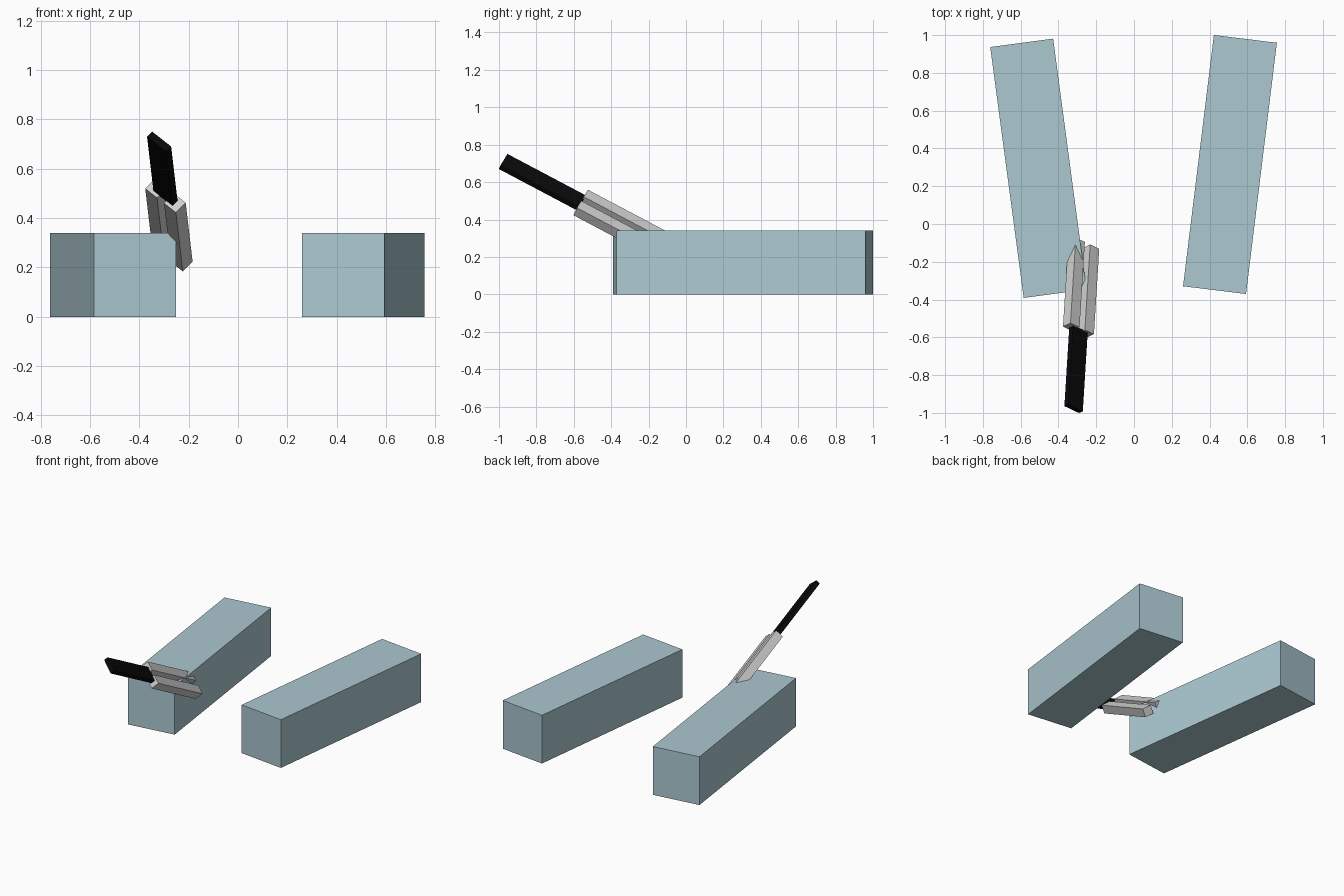
import bpy, math
from mathutils import Vector, Matrix

if "Cube" in bpy.data.objects:
    bpy.data.objects.remove(bpy.data.objects["Cube"])


def material(name, rgb):
    m = bpy.data.materials.new(name)
    m.diffuse_color = (*rgb, 1.0)
    m.use_nodes = True
    m.node_tree.nodes["Principled BSDF"].inputs["Base Color"].default_value = m.diffuse_color
    return m


BLUE = material("pale_blue", (0.41, 0.58, 0.63))
GREY = material("light_grey", (0.63, 0.63, 0.63))
BLACK = material("black", (0.003, 0.003, 0.003))


def box(name, size, matrix, mat):
    """Box of the given size, placed by a rigid transform."""
    bpy.ops.mesh.primitive_cube_add(size=1)
    ob = bpy.context.object
    ob.name = name
    ob.data.transform(matrix @ Matrix.Diagonal((*size, 1.0)))
    ob.data.materials.append(mat)
    return ob


# Two long blocks, splayed away from each other
for name, x, y, angle in (("left_block", -0.506, 0.295, 7.6),
                          ("right_block", 0.508, 0.315, -7.0)):
    place = Matrix.Translation((x, y, 0.17)) @ Matrix.Rotation(math.radians(angle), 4, 'Z')
    box(name, (0.336, 1.34, 0.34), place, BLUE)

# Tilted tool frame: across the bars, along the tool, through its thickness
along = Vector((0.028, 0.45, -0.238)).normalized()
across = Vector((0.125, -0.058, -0.098))
across = (across - along * across.dot(along)).normalized()
thick = across.cross(along)
joint = Vector((-0.294, -0.563, 0.491))
frame = Matrix((across, along, thick)).transposed().to_4x4()
frame = Matrix.Translation(joint) @ frame


def tool_part(name, size, offset, mat):
    box(name, size, frame @ Matrix.Translation(offset), mat)


# Pair of parallel grey bars with a gap between them
for name, side in (("left_bar", -1), ("right_bar", 1)):
    tool_part(name, (0.065, 0.512, 0.059), (side * 0.0515, 0.256, 0), GREY)

# Black strip running back from the bars
tool_part("black_strip", (0.105, 0.475, 0.03), (0, -0.2325, 0), BLACK)
